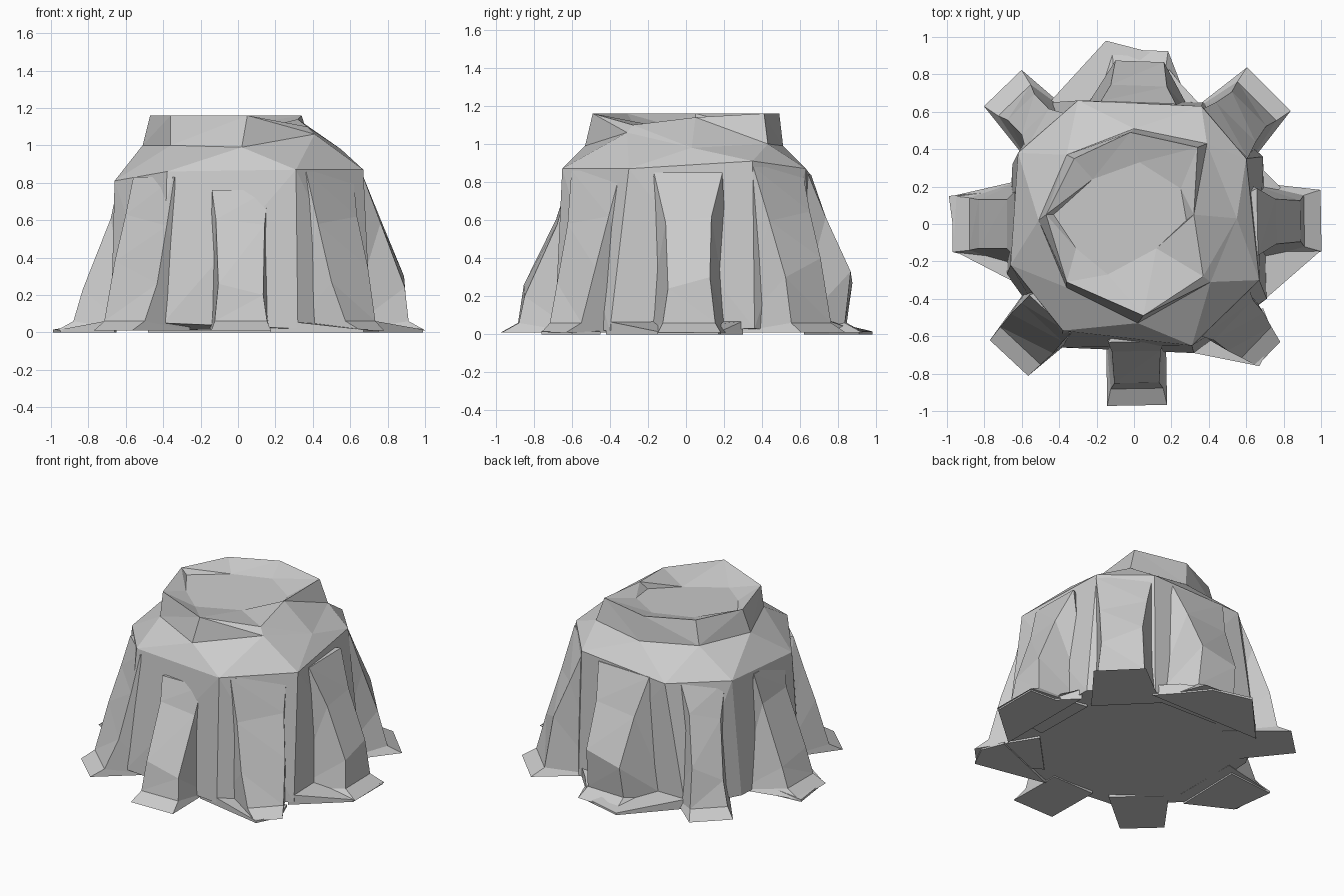
import bpy, math
from mathutils import Vector

if "Cube" in bpy.data.objects:
    bpy.data.objects.remove(bpy.data.objects["Cube"])


def make_object(name, verts, faces):
    mesh = bpy.data.meshes.new(name)
    mesh.from_pydata([tuple(v) for v in verts], [], faces)
    mesh.update()
    obj = bpy.data.objects.new(name, mesh)
    bpy.context.collection.objects.link(obj)
    return obj


def split_quad(verts, a, b, c, d):
    # Two triangles along the shorter diagonal
    p = [Vector(verts[i]) for i in (a, b, c, d)]
    if (p[0] - p[2]).length < (p[1] - p[3]).length:
        return [(a, b, c), (a, c, d)]
    return [(a, b, d), (b, c, d)]


def loft(name, rings):
    # Triangulated skin through equal rings, capped at both ends
    n = len(rings[0])
    verts = [p for r in rings for p in r]
    faces = [tuple(reversed(range(n)))]
    for k in range(len(rings) - 1):
        a, b = k * n, (k + 1) * n
        for i in range(n):
            j = (i + 1) % n
            faces += split_quad(verts, a + i, a + j, b + j, b + i)
    faces.append(tuple(range((len(rings) - 1) * n, len(rings) * n)))
    return make_object(name, verts, faces)


# Trunk: base, shoulder, collar, rim and shallow hollow (from -x, counter-clockwise)
base = [(-.68, -.27, .01), (-.40, -.66, .05), (.32, -.69, .02), (.71, -.40, .02),
        (.69, .36, .03), (.37, .65, .01), (-.45, .65, .01), (-.65, .32, .02)]
shoulder = [(-.66, -.22, .81), (-.38, -.57, .86), (.31, -.65, .87), (.67, -.30, .87),
            (.60, .35, .91), (.36, .63, .87), (-.30, .66, .83), (-.62, .38, .83)]
collar = [(-.51, .02, 1.0), (-.36, -.34, 1.0), (.02, -.53, .99), (.41, -.31, 1.06),
          (.55, .03, .98), (.39, .43, 1.0), (0, .51, .99), (-.36, .37, 1.0)]
rim = [(-.47, .05, 1.16), (-.36, -.31, 1.16), (.05, -.49, 1.16), (.37, -.28, 1.10),
       (.32, .05, 1.14), (.34, .41, 1.16), (-.02, .49, 1.16), (-.32, .35, 1.16)]
hollow = [(-.43, .05, 1.12), (-.31, -.13, 1.11), (-.14, -.27, 1.10), (.12, -.13, 1.09),
          (.28, .02, 1.09), (.25, .19, 1.10), (.03, .33, 1.11), (-.22, .24, 1.11)]
loft("stump_trunk", [base, shoulder, collar, rim, hollow])


def root(name, deg, tip, waist, knee, top, skew, foot_w):
    # Buttress root running from the trunk shoulder down to a flat toe
    a = math.radians(deg)
    out = Vector((math.cos(a), math.sin(a), 0))
    side = Vector((-math.sin(a), math.cos(a), 0))
    verts = []
    for s in (-1, 1):
        profile = [(.58, foot_w, .01), (.56, top[1] * .7, top[2]), top,
                   (waist[0], waist[1], waist[2] + s * skew * .5),
                   (knee[0], knee[1], knee[2] + s * skew),
                   (tip[0] - .09, (knee[1] + tip[1]) / 2, .06),
                   (tip[0], tip[1], .01)]
        verts += [out * r + side * (s * w) + Vector((0, 0, z)) for r, w, z in profile]
    n = 7
    faces = [(0, i, i + 1) for i in range(1, n - 1)]
    faces += [tuple(n + i for i in reversed(f)) for f in faces]
    for i in range(n):
        j = (i + 1) % n
        faces += split_quad(verts, i, n + i, n + j, j)
    make_object(name, verts, faces)


# Each root: angle, then (radius, half width, height) of tip, waist, knee and top, skew, foot width
roots = [
    ("right", 1, (1.0, .165), (.76, .12, .60), (.89, .11, .27), (.66, .18, .85), .03, .22),
    ("back_right", 45, (1.02, .165), (.77, .15, .62), (.87, .13, .35), (.68, .18, .88), .05, .22),
    ("back", 88, (.93, .15), (.74, .15, .60), (.87, .13, .30), (.65, .20, .84), -.03, .30),
    ("back_left", 134, (1.01, .14), (.76, .10, .62), (.87, .10, .27), (.69, .14, .82), -.05, .18),
    ("left", 180, (.97, .15), (.68, .13, .60), (.83, .13, .21), (.64, .17, .80), .02, .24),
    ("front_left", 227, (.98, .14), (.72, .15, .60), (.80, .155, .32), (.66, .15, .83), -.06, .19),
    ("front", 271, (.97, .16), (.68, .13, .59), (.85, .12, .23), (.63, .15, .76), -.03, .16),
    ("front_right", 316, (1.0, .09), (.74, .15, .60), (.83, .14, .31), (.68, .18, .86), .04, .20),
]
for label, deg, tip, waist, knee, top, skew, foot_w in roots:
    root(label + "_root", deg, tip, waist, knee, top, skew, foot_w)


def skirt(name, outline):
    # Thin wedge of ground-hugging bark, higher beside the trunk
    n = len(outline)
    verts = [(x, y, 0) for x, y in outline]
    verts += [(x, y, .07 if math.hypot(x, y) < .8 else .015) for x, y in outline]
    faces = [tuple(reversed(range(n))), tuple(range(n, 2 * n))]
    faces += [(i, (i + 1) % n, n + (i + 1) % n, n + i) for i in range(n)]
    make_object(name, verts, faces)


skirt("back_skirt", [(-.48, .62), (.37, .62), (.25, .75), (.12, .91), (-.15, .98)])
skirt("right_skirt", [(.68, -.42), (.99, -.15), (.99, .17), (.80, .18), (.68, .30)])
skirt("left_skirt", [(-.65, .18), (-.99, .15), (-.95, -.15), (-.66, -.30)])
skirt("front_right_skirt", [(.17, -.66), (.67, -.76), (.75, -.60), (.69, -.45)])
